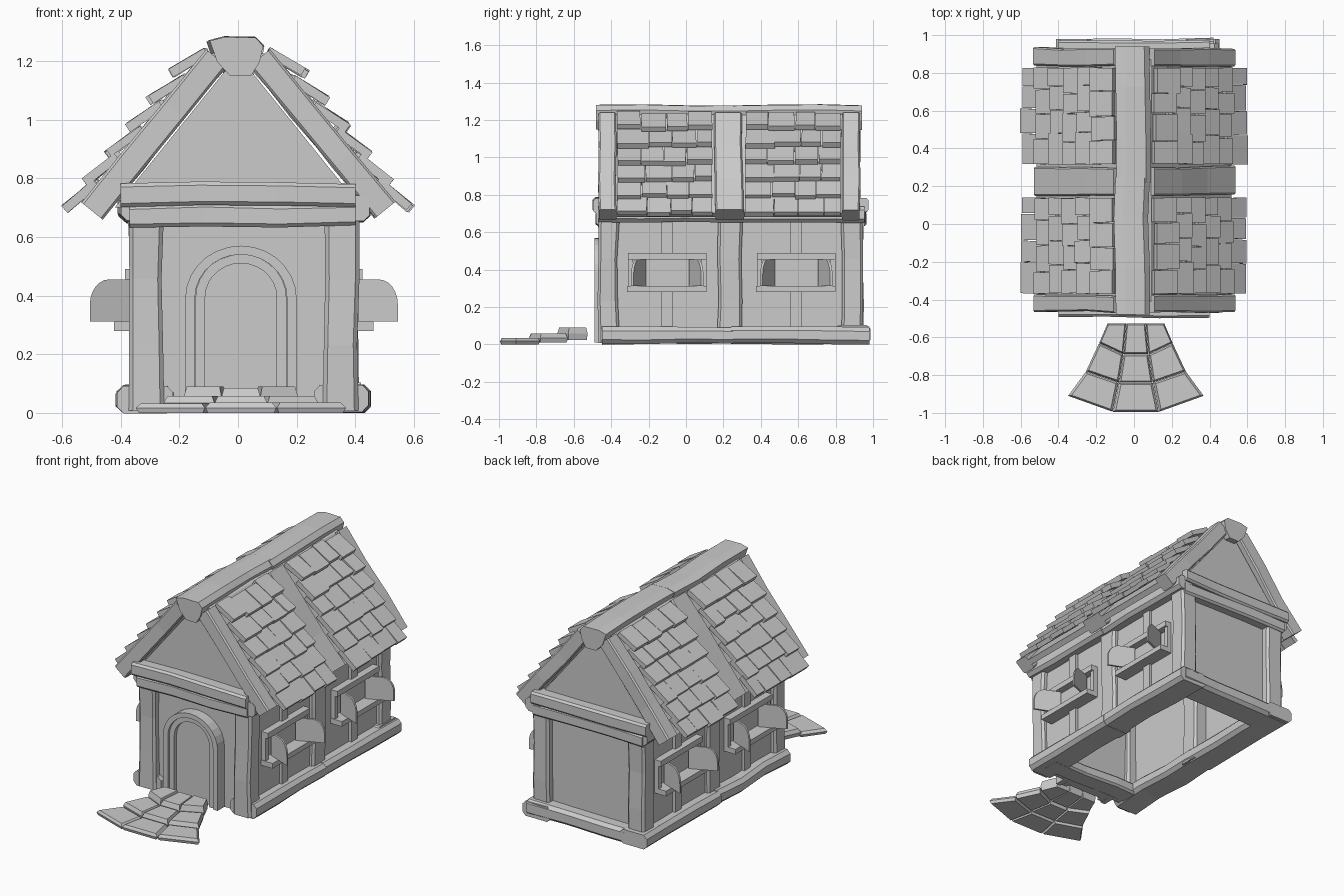
import bpy, bmesh, math, random
from mathutils import Vector

random.seed(4)
if "Cube" in bpy.data.objects:
    bpy.data.objects.remove(bpy.data.objects["Cube"], do_unlink=True)

mat = bpy.data.materials.new("plain_grey")
mat.use_nodes = True
GREY = (0.6, 0.6, 0.6, 1)
mat.diffuse_color = GREY
mat.node_tree.nodes["Principled BSDF"].inputs["Base Color"].default_value = GREY

CX = 0.02                       # centre line of the walls
FRONT, MID, BACK = -0.42, 0.235, 0.89
X, Y, Z = Vector((1, 0, 0)), Vector((0, 1, 0)), Vector((0, 0, 1))


def skin(name, rings):
    """Join rings of points into a capped solid."""
    bm = bmesh.new()
    rows = [[bm.verts.new(p) for p in r] for r in rings]
    n = len(rows[0])
    for a, b in zip(rows, rows[1:]):
        for i in range(n):
            j = (i + 1) % n
            bm.faces.new((a[i], a[j], b[j], b[i]))
    bm.faces.new(rows[0])
    bm.faces.new(rows[-1])
    bmesh.ops.recalc_face_normals(bm, faces=bm.faces)
    me = bpy.data.meshes.new(name)
    bm.to_mesh(me)
    bm.free()
    me.materials.append(mat)
    bpy.context.collection.objects.link(bpy.data.objects.new(name, me))


def beam(name, a, b, side, w, h, rough=0.005, cham=0.012, cuts=3, waist=0):
    """Hewn timber from a to b: w wide along side, h in the third direction."""
    a, b = Vector(a), Vector(b)
    v = (b - a).normalized().cross(side).normalized()
    hw, hh = w / 2, h / 2
    sec = []
    for sx, sy in ((1, 1), (-1, 1), (-1, -1), (1, -1)):
        if not cham:
            sec.append((sx * hw, sy * hh))
            continue
        pair = [(sx * hw, sy * (hh - cham)), (sx * (hw - cham), sy * hh)]
        sec += pair if sx * sy > 0 else pair[::-1]
    rings = []
    for k in range(cuts + 1):
        jit = [random.uniform(-rough, rough) for _ in range(4)]
        slim = 1 - waist * math.sin(math.pi * k / cuts)
        rings.append([a.lerp(b, k / cuts) + side * (p * (slim + jit[0] / w) + jit[1])
                      + v * (q * (slim + jit[2] / h) + jit[3]) for p, q in sec])
    skin(name, rings)


def box(name, x, y, z):
    """Plain box from three (low, high) pairs."""
    skin(name, [[(x[0], y[0], k), (x[1], y[0], k), (x[1], y[1], k), (x[0], y[1], k)]
                for k in z])


def prism(name, pts, offset):
    pts = [Vector(p) for p in pts]
    skin(name, [pts, [p + Vector(offset) for p in pts]])


# End walls, gables and tie beams
for label, y, yb, out in (("front", FRONT, -0.435, -1), ("back", BACK - 0.02, 0.915, 1)):
    box(label + "_wall", (CX - 0.36, CX + 0.36), (y, y + 0.03), (0.01, 0.72))
    prism(label + "_gable", [(-0.42, y, 0.70), (0.42, y, 0.70), (0, y, 1.22)], (0, 0.03, 0))
    beam(label + "_lower_tie", (-0.37, yb, 0.672), (0.40, yb, 0.672), Y, 0.09, 0.075)
    yt = yb + out * 0.008
    beam(label + "_upper_tie", (-0.40, yt, 0.745), (0.40, yt, 0.745), Y, 0.10, 0.078)

# Back and front ground beams
beam("back_sill", (CX - 0.40, 0.885, 0.05), (CX + 0.40, 0.885, 0.05), Y, 0.19, 0.095, cham=0.02)
beam("front_sill", (CX - 0.36, -0.335, 0.04), (CX + 0.36, -0.335, 0.04), Y, 0.13, 0.07)


def arch(half, rise, y):
    """Door outline: straight jambs and a rounded head."""
    pts = [(0.01 - half, y, 0.01), (0.01 + half, y, 0.01)]
    r = half * 0.95
    for i in range(15):
        t = math.pi * i / 14
        pts.append((0.01 + half * math.cos(t), y, rise - r + r * math.sin(t)))
    return pts


# Arched door in stepped surrounds
for name, half, rise, depth in (("door_outer_frame", 0.19, 0.57, 0.068),
                                ("door_inner_frame", 0.155, 0.54, 0.055)):
    outer = arch(half, rise, FRONT - depth)
    inner = arch(half - 0.033, rise - 0.03, FRONT - depth)
    order = list(range(1, len(outer))) + [0]
    skin(name, [[Vector(o), Vector(i), Vector(i) + Y * depth, Vector(o) + Y * depth]
                for o, i in ((outer[k], inner[k]) for k in order)])
prism("door", arch(0.125, 0.512, FRONT - 0.03), (0, 0.03, 0))

for s, tag in ((1, "left"), (-1, "right")):
    def sx(r):
        return CX + s * r

    # Side wall, ground beams and wall plates
    box(tag + "_wall", sorted((sx(0.335), sx(0.36))), (FRONT, BACK), (0.01, 0.72))
    for k, (y0, y1) in enumerate(((-0.45, 0.25), (0.24, 0.98))):
        beam(f"{tag}_sill_{k}", (sx(0.335), y0, 0.048), (sx(0.335), y1, 0.048),
             X, 0.19, 0.09, cham=0.022)
        beam(f"{tag}_wall_plate_{k}", (sx(0.375), y0 - 0.02, 0.698),
             (sx(0.375), y1 - 0.025, 0.698), X, 0.10, 0.09, cham=0.02)

    # Posts
    for label, y, inner, w in (("front", -0.415, 0.275, 0.11), ("middle", MID, 0.25, 0.13),
                               ("back", 0.89, 0.275, 0.115)):
        r = (inner + 0.393) / 2
        beam(f"{tag}_{label}_post", (sx(r), y, 0.008), (sx(r), y, 0.68), X, 0.393 - inner, w,
             cham=0.014, waist=0.06)

    # Windows with studs, frame and open shutters
    for k, yc in enumerate((-0.10, 0.59)):
        n = f"{tag}_window_{k}_"
        for part, z in (("upper_stud", (0.47, 0.67)), ("lower_stud", (0.08, 0.30))):
            box(n + part, sorted((sx(0.35), sx(0.378))), (yc - 0.032, yc + 0.028), z)
        box(n + "lintel", sorted((sx(0.35), sx(0.405))), (yc - 0.21, yc + 0.21), (0.455, 0.49))
        box(n + "ledge", sorted((sx(0.35), sx(0.442))), (yc - 0.215, yc + 0.21), (0.28, 0.312))
        for d in (-1, 1):
            ys = sorted((yc + d * 0.21, yc + d * 0.183))
            box(f"{n}jamb_{d}", sorted((sx(0.35), sx(0.39))), ys, (0.30, 0.46))
            # shutter outline: distance out from the hinge and height
            out = [(0, 0.312), (0.155, 0.312)]
            for i in range(7):
                t = math.pi / 2 * i / 6
                out.append((0.09 + 0.065 * math.cos(t), 0.37 + 0.085 * math.sin(t)))
            out.append((0, 0.455))
            prism(f"{n}shutter_{d}", [(sx(0.37 + u), yc + d * (0.115 + 0.42 * u), z)
                                      for u, z in out], (0, d * 0.013, 0))

    # Roof boards and rafters
    nrm = Vector((s * 0.777, 0, 0.63))
    top, low = Vector((s * 0.075, 0, 1.212)), Vector((s * 0.50, 0, 0.69))
    peak = Vector((s * 0.03, 0, 1.245))
    boards = [peak, top + nrm * 0.02, low + nrm * 0.02, low - nrm * 0.015, peak - Z * 0.06]
    prism(tag + "_roof_boards", [p + Y * -0.41 for p in boards], (0, 1.28, 0))
    for label, y, w in (("front", -0.423, 0.09), ("middle", 0.228, 0.15), ("back", 0.885, 0.095)):
        beam(f"{tag}_{label}_rafter", top + Y * y, low + Y * y, nrm, 0.09, w, cham=0.008)

    # Shingles: six tilted rows in each bay, staggered, flatter near the ridge
    for bay, (y0, y1) in enumerate(((-0.37, 0.14), (0.315, 0.83))):
        for row in range(6):
            shift = 0.25 if row % 2 else 0
            cols = [0] + [(c + shift + random.uniform(-0.1, 0.1)) / 4 for c in (1, 2, 3)] + [1]
            tip = Vector((s * (0.23 + 0.0715 * row), 0, 1.157 - 0.092 * row))
            tilt = math.radians(30 + 2 * row)
            slope = Vector((-s * math.cos(tilt), 0, math.sin(tilt)))
            for c in range(4):
                ya, yb = (y0 + (y1 - y0) * f for f in cols[c:c + 2])
                ctr = tip + Y * ((ya + yb) / 2) + slope * random.uniform(-0.008, 0.012)
                beam(f"{tag}_shingle_{bay}_{row}_{c}", ctr, ctr + slope * 0.14, Y,
                     yb - ya - 0.004, 0.03, rough=0.003, cham=0, cuts=1)

# Ridge logs with a faceted section
section = [(-0.10, 1.272), (-0.05, 1.285), (0.055, 1.283), (0.082, 1.255),
           (0.07, 1.2), (0.04, 1.152), (-0.03, 1.152), (-0.075, 1.2)]
for k, (y0, y1) in enumerate(((-0.48, 0.25), (0.22, 0.94))):
    rings = []
    for t in (0, 0.35, 0.7, 1):
        dx, dz = random.uniform(-0.008, 0.008), random.uniform(-0.01, 0)
        rings.append([(x + dx, y0 + (y1 - y0) * t, z + dz) for x, z in section])
    skin(f"ridge_log_{k}", rings)

# Fan of stepping stones: edges bow outwards, rows climb to the door
edges = (-1, -0.34, 0.34, 1)
lines = ((-0.995, 0.36, 0.085), (-0.84, 0.265, 0.06), (-0.69, 0.195, 0.06), (-0.525, 0.15, 0.0))


def spot(line, u):
    y, half, bow = line
    return Vector((0.01 + u * half, y + bow * max(0, abs(u) - 0.34) / 0.66, 0))


for row, (z0, z1) in enumerate(((0, 0.035), (0.01, 0.058), (0.025, 0.09))):
    for c in range(3):
        a, b = edges[c:c + 2]
        quad = [spot(lines[row], a), spot(lines[row], b),
                spot(lines[row + 1], b), spot(lines[row + 1], a)]
        mid = sum(quad, Vector()) / 4
        lift = random.uniform(-0.006, 0.002)
        skin(f"path_stone_{row}_{c}",
             [[p.lerp(mid, k) + Z * z for p in quad]
              for k, z in ((0.08, z0), (0.01, z0 + (z1 - z0) * 0.5), (0.13, z1 + lift))])
